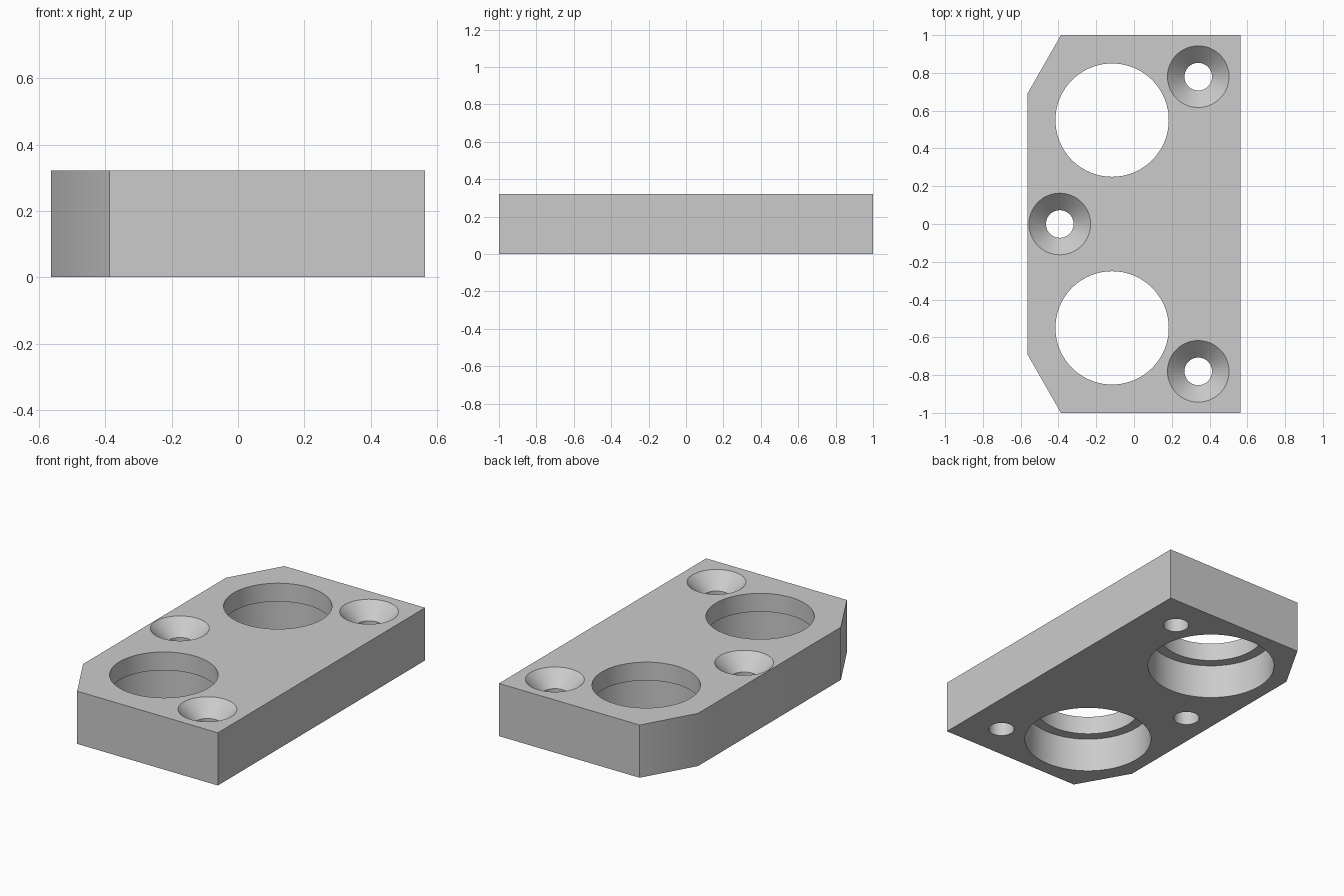
import bpy
import bmesh
import math

HALF_W, HALF_L, HEIGHT = 0.564, 1.0, 0.322
SEGMENTS = 96

cube = bpy.data.objects.get("Cube")
if cube:
    bpy.data.objects.remove(cube, do_unlink=True)

grey = bpy.data.materials.new("plain_grey")
grey.use_nodes = True
colour = (0.6, 0.6, 0.6, 1)
grey.diffuse_color = colour
grey.node_tree.nodes["Principled BSDF"].inputs["Base Color"].default_value = colour


def add_object(name, bm):
    bmesh.ops.recalc_face_normals(bm, faces=bm.faces)
    mesh = bpy.data.meshes.new(name)
    bm.to_mesh(mesh)
    bm.free()
    mesh.materials.append(grey)
    obj = bpy.data.objects.new(name, mesh)
    bpy.context.collection.objects.link(obj)
    return obj


def turned_cutter(name, x, y, profile):
    """Closed solid of revolution from (radius, z) pairs."""
    bm = bmesh.new()
    rings = []
    for r, z in profile:
        angles = [2 * math.pi * i / SEGMENTS for i in range(SEGMENTS)]
        rings.append([bm.verts.new((x + r * math.cos(a), y + r * math.sin(a), z))
                      for a in angles])
    for low, high in zip(rings, rings[1:]):
        for i in range(SEGMENTS):
            j = (i + 1) % SEGMENTS
            bm.faces.new((low[i], low[j], high[j], high[i]))
    bm.faces.new(rings[0])
    bm.faces.new(rings[-1])
    obj = add_object(name, bm)
    obj.hide_render = True
    return obj


# Plate outline with two clipped corners, extruded upward
bm = bmesh.new()
right_side = [(HALF_W, HALF_L), (-0.387, HALF_L), (-HALF_W, 0.69)]
outline = right_side + [(x, -y) for x, y in reversed(right_side)]
base = bm.faces.new([bm.verts.new((x, y, 0)) for x, y in outline])
top = bmesh.ops.extrude_face_region(bm, geom=[base])
bmesh.ops.translate(bm, vec=(0, 0, HEIGHT),
                    verts=[v for v in top["geom"] if isinstance(v, bmesh.types.BMVert)])
plate = add_object("mounting_plate", bm)

# Large holes, wider from below, and countersunk screw holes
OVER = 0.05
LEDGE = 0.21
bore = [(0.362, -OVER), (0.362, LEDGE), (0.3, LEDGE), (0.3, HEIGHT + OVER)]
SCREW, SINK = 0.073, 0.163
screw = [(SCREW, -OVER), (SCREW, HEIGHT - (SINK - SCREW)),
         (SINK, HEIGHT), (SINK, HEIGHT + OVER)]
cutters = [turned_cutter("screw_cutter", -0.393, 0, screw)]
for side in (-1, 1):
    cutters.append(turned_cutter("bore_cutter", -0.116, 0.55 * side, bore))
    cutters.append(turned_cutter("screw_cutter", 0.34, 0.78 * side, screw))

# Cut the holes, then drop the cutters
bpy.ops.object.select_all(action='DESELECT')
bpy.context.view_layer.objects.active = plate
plate.select_set(True)
for cutter in cutters:
    mod = plate.modifiers.new("hole", 'BOOLEAN')
    mod.operation = 'DIFFERENCE'
    mod.solver = 'EXACT'
    mod.object = cutter
    bpy.ops.object.modifier_apply(modifier=mod.name)
    bpy.data.objects.remove(cutter, do_unlink=True)

bpy.ops.object.shade_smooth_by_angle(angle=math.radians(30))
